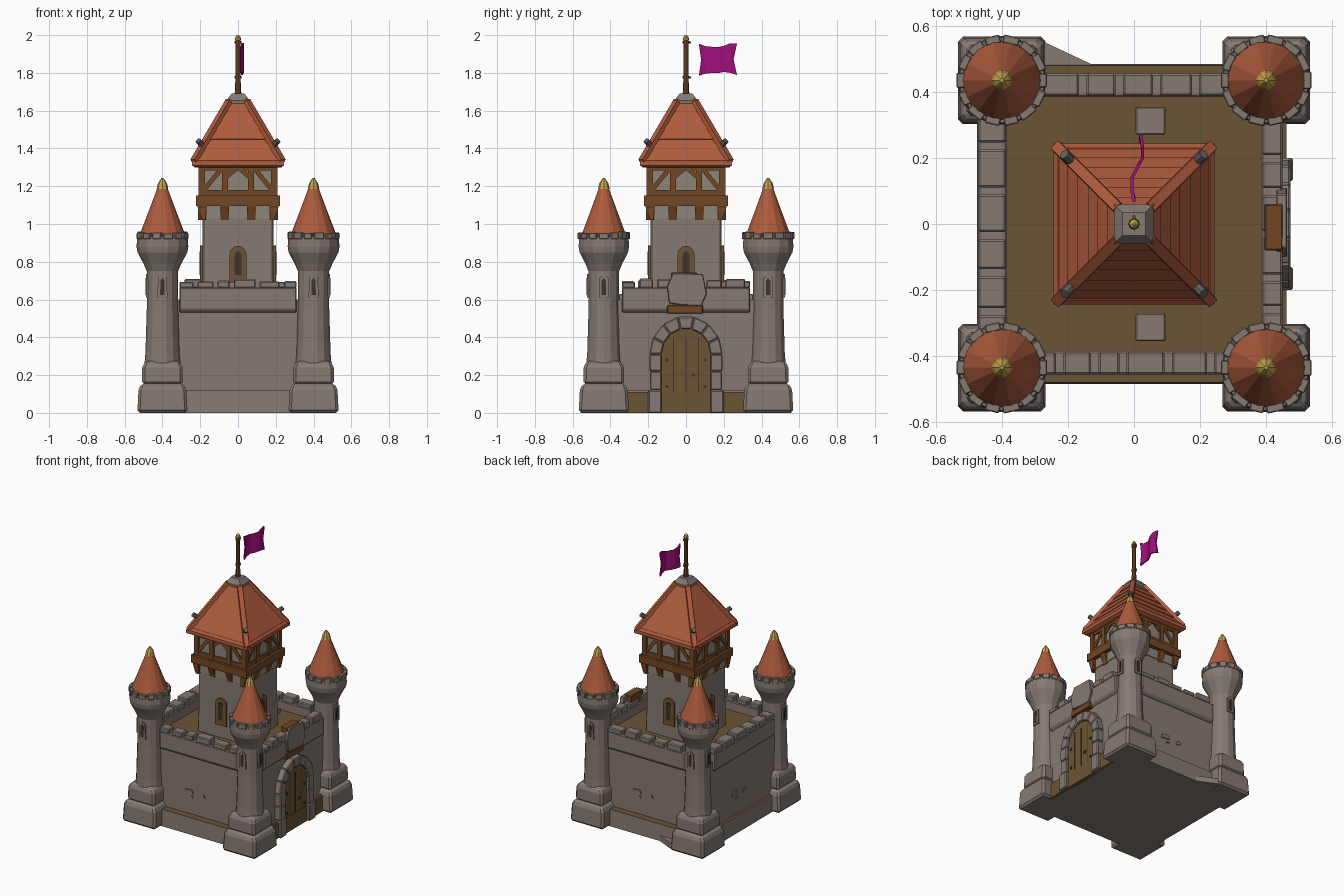
import bpy, bmesh, math, random
from mathutils import Matrix, Vector

if "Cube" in bpy.data.objects:
    bpy.data.objects.remove(bpy.data.objects["Cube"])
random.seed(4)

def material(name, rgb):
    m = bpy.data.materials.new(name)
    m.diffuse_color = (*rgb, 1)
    m.use_nodes = True
    m.node_tree.nodes["Principled BSDF"].inputs["Base Color"].default_value = m.diffuse_color
    return m

STONE = material("stone", (0.235, 0.195, 0.17))
ROOF = material("roof tile", (0.42, 0.105, 0.045))
TIMBER = material("timber", (0.17, 0.063, 0.018))
EARTH = material("brown planks", (0.15, 0.088, 0.034))
PLASTER = material("plaster", (0.27, 0.235, 0.19))
GOLD = material("gold", (0.55, 0.38, 0.07))
PURPLE = material("flag purple", (0.36, 0.005, 0.20))
DARK = material("dark opening", (0.05, 0.034, 0.022))
IRON = material("grey metal", (0.13, 0.12, 0.11))

I = Matrix()
def side(k):                     # 0 front, 1 right, 2 back, 3 left
    return Matrix.Rotation(k * math.pi / 2, 4, 'Z')

def loft(bm, rings, mi=0, M=I, top=None):
    """Skin a stack of equal-length point rings and cap both ends."""
    vs = [[bm.verts.new(M @ Vector(p)) for p in r] for r in rings]
    n = len(vs[0])
    for a, b in zip(vs, vs[1:]):
        for i in range(n):
            bm.faces.new((a[i], a[(i+1) % n], b[(i+1) % n], b[i])).material_index = mi
    bm.faces.new(vs[0][::-1]).material_index = mi
    bm.faces.new(vs[-1]).material_index = mi if top is None else top

def rect(x0, x1, y0, y1, z):
    return [(x0, y0, z), (x1, y0, z), (x1, y1, z), (x0, y1, z)]

def circle(r, z, n=14):
    return [(r*math.cos(2*math.pi*i/n), r*math.sin(2*math.pi*i/n), z) for i in range(n)]

def box(bm, x0, x1, y0, y1, z0, z1, mi=0, M=I, top=None):
    loft(bm, [rect(x0, x1, y0, y1, z0), rect(x0, x1, y0, y1, z1)], mi, M, top)

def plate(bm, outline, d0, d1, mi=0, M=I):
    """Extrude a (u, z) outline from depth d0 out to d1 on the front side."""
    loft(bm, [[(u, -d, z) for u, z in outline] for d in (d0, d1)], mi, M)

def bar(bm, a, b, w, d0, d1, mi=0, M=I):
    a, b = Vector(a), Vector(b)
    t = (b - a).normalized() * w / 2
    s = Vector((-t.y, t.x))
    plate(bm, [a - s, b - s, b + s, a + s], d0, d1, mi, M)

def arched(w, z0, z1, n=6):
    zc = z1 - w
    return [(-w, z0), (w, z0)] + [(w*math.cos(math.pi*i/n), zc + w*math.sin(math.pi*i/n)) for i in range(n+1)]

def finish(name, bm, mats, bevel=0):
    bmesh.ops.recalc_face_normals(bm, faces=bm.faces)
    me = bpy.data.meshes.new(name)
    bm.to_mesh(me)
    bm.free()
    for m in mats:
        me.materials.append(m)
    ob = bpy.data.objects.new(name, me)
    bpy.context.collection.objects.link(ob)
    if bevel:
        b = ob.modifiers.new("worn edges", 'BEVEL')
        b.width, b.segments = bevel, 1
    return ob

# Main block with courtyard floor, and plinth with brown ledge
bm = bmesh.new()
box(bm, -0.45, 0.43, -0.43, 0.43, 0, 0.60, 0, I, 1)
finish("castle_block", bm, [STONE, EARTH])
bm = bmesh.new()
loft(bm, [rect(-0.475, 0.455, -0.485, 0.485, 0), rect(-0.47, 0.45, -0.48, 0.48, 0.12)], 0, I, 1)
box(bm, 0.44, 0.462, -0.33, 0.33, 0, 0.11, 1)
finish("plinth", bm, [STONE, EARTH])
bm = bmesh.new()
loft(bm, [[(-0.28, 0.47, z), (-0.12, 0.48, z), (-0.27, 0.55, z)] for z in (0, 0.04)])
finish("back_footing", bm, [STONE])

# Parapets with notched tops, side by side around the four walls
bm = bmesh.new()
for k, out, length in ((0, 0.455, 0.31), (1, 0.45, 0.34), (2, 0.455, 0.31), (3, 0.472, 0.34)):
    M = side(k)
    loft(bm, [rect(-length, length, -out + 0.02, -0.40, 0.53),
              rect(-length, length, -out, -0.385, 0.55),
              rect(-length, length, -out, -0.385, 0.665)], 0, M)
    u, gap = -length, 0
    while u < length - 0.03:
        w = min(random.uniform(0.06, 0.12), length - u)
        box(bm, u, u + w, -out, -0.387, 0.66, 0.70 + random.uniform(-0.008, 0.012), 0, M)
        u += w + 0.022
finish("parapets", bm, [STONE], 0.006)

# Worn blocks standing out of the walls
bm = bmesh.new()
for k, d in ((0, 0.43), (2, 0.43), (3, 0.45)):
    for u, z, w, h in ((-0.09, 0.28, 0.07, 0.035), (0.02, 0.27, 0.04, 0.03), (-0.07, 0.245, 0.03, 0.02)):
        plate(bm, [(u-w/2, z-h/2), (u+w/2, z-h/2+0.008), (u+w/2-0.01, z+h/2), (u-w/2+0.006, z+h/2-0.006)], d-0.01, d+0.007, 0, side(k))
finish("wall_chips", bm, [STONE])

# Corner towers
for sx, cx in (("left", -0.40), ("right", 0.40)):
    for sy, cy in (("front", -0.435), ("back", 0.435)):
        T = Matrix.Translation((cx, cy, 0))
        name = f"{sy}_{sx}_tower"
        bm = bmesh.new()
        loft(bm, [rect(-h, h, -h, h, z) for h, z in ((0.133, 0), (0.127, 0.12), (0.112, 0.155))], 0, T)
        loft(bm, [rect(-h, h, -h, h, z) for h, z in ((0.108, 0.15), (0.107, 0.24), (0.09, 0.275))], 0, T)
        finish(name + "_base", bm, [STONE], 0.014)
        bm = bmesh.new()
        profile = ((0.095, 0.26), (0.09, 0.32), (0.083, 0.55), (0.083, 0.75), (0.1, 0.79),
                   (0.132, 0.85), (0.137, 0.88), (0.134, 0.935))
        loft(bm, [circle(r, z) for r, z in profile], 0, T)
        for i in range(14):                      # rim stones
            R = T @ Matrix.Rotation(2*math.pi*(i+0.5)/14, 4, 'Z')
            w = random.uniform(0.021, 0.027)
            box(bm, -w, w, -0.137, -0.112, 0.92, 0.95 + random.uniform(0, 0.01), 0, R)
        finish(name + "_shaft", bm, [STONE], 0.003)
        bm = bmesh.new()
        loft(bm, [circle(r, z) for r, z in ((0.122, 0.935), (0.118, 0.95), (0.072, 1.07), (0.027, 1.19))], 0, T)
        loft(bm, [circle(r, z, 8) for r, z in ((0.031, 1.185), (0.024, 1.215), (0.006, 1.243))], 1, T)
        finish(name + "_roof", bm, [ROOF, GOLD])
        bm = bmesh.new()                         # arrow slits on the two outer faces
        for k in (0 if cy < 0 else 2, 1 if cx > 0 else 3):
            M = T @ side(k)
            plate(bm, [(-0.026, 0.61), (0.026, 0.61), (0.024, 0.715), (0, 0.735), (-0.024, 0.715)], 0.06, 0.088, 0, M)
            plate(bm, [(-0.012, 0.625), (0.012, 0.625), (0.011, 0.70), (0, 0.715), (-0.011, 0.70)], 0.08, 0.091, 1, M)
        finish(name + "_slits", bm, [STONE, DARK])

# Gate on the right: stone arch, plank door, block above
G = side(1)
bm = bmesh.new()
for s in (-1, 1):
    for z0, z1, w, d in ((0, 0.12, 0.20, 0.482), (0.12, 0.22, 0.19, 0.475), (0.22, 0.31, 0.193, 0.478)):
        a, b = sorted((s*0.13, s*w))
        box(bm, a, b, -d, -0.42, z0, z1, 0, G)
for i in range(7):
    a0, a1 = math.pi*i/7, math.pi*(i+1)/7
    plate(bm, [(r*math.cos(a), 0.31 + r*1.05*math.sin(a)) for r, a in ((0.13, a0), (0.195, a0), (0.195, a1), (0.13, a1))],
          0.42, 0.474, 0, G)
finish("gate_arch", bm, [STONE], 0.006)
bm = bmesh.new()
plate(bm, arched(0.132, 0, 0.445, 10), 0.42, 0.458, 0, G)
for u in (-0.066, 0, 0.066):
    bar(bm, (u, 0.01), (u, 0.40), 0.004, 0.45, 0.460, 1, G)
for u, z in ((-0.1, 0.14), (0.1, 0.14), (-0.1, 0.28), (0.1, 0.28), (0.04, 0.2)):
    box(bm, u-0.008, u+0.008, -0.464, -0.45, z-0.008, z+0.008, 1, G)
finish("gate_door", bm, [EARTH, DARK])
bm = bmesh.new()
plate(bm, [(-0.09, 0.58), (-0.02, 0.57), (0.08, 0.565), (0.11, 0.63), (0.09, 0.735), (-0.07, 0.74), (-0.1, 0.67)], 0.43, 0.464, 0, G)
box(bm, -0.08, 0.06, -0.45, -0.395, 0.60, 0.742, 1, G)
box(bm, -0.10, 0.09, -0.462, -0.42, 0.525, 0.57, 1, G)
finish("gate_crest", bm, [STONE, TIMBER], 0.004)

# Keep: stone shaft, arched windows, courtyard steps
bm = bmesh.new()
loft(bm, [rect(-h, h, -h, h, z) for h, z in ((0.192, 0.59), (0.187, 0.80), (0.187, 1.06))])
finish("keep_walls", bm, [STONE], 0.008)
bm = bmesh.new()
for k in range(4):
    plate(bm, arched(0.045, 0.69, 0.885), 0.17, 0.2, 0, side(k))
    plate(bm, arched(0.018, 0.73, 0.855), 0.19, 0.204, 1, side(k))
finish("keep_windows", bm, [EARTH, DARK])
bm = bmesh.new()
box(bm, 0.005, 0.095, -0.355, -0.27, 0.59, 0.63)
box(bm, 0.005, 0.095, 0.27, 0.355, 0.59, 0.63)
finish("courtyard_steps", bm, [STONE], 0.004)

# Half-timbered upper storey
bm = bmesh.new()
box(bm, -0.193, 0.193, -0.193, 0.193, 1.03, 1.32, 1)
for k in range(4):
    M = side(k)
    box(bm, -0.222, 0.222, -0.222, -0.17, 1.095, 1.15, 0, M)         # floor beam
    bar(bm, (-0.205, 1.165), (0.205, 1.165), 0.03, 0.18, 0.203, 0, M)
    bar(bm, (-0.205, 1.30), (0.205, 1.30), 0.035, 0.18, 0.205, 0, M)
    for u in (-0.19, -0.07, 0.07, 0.19):
        bar(bm, (u, 1.14), (u, 1.31), 0.032, 0.18, 0.208, 0, M)
        # brackets under the beam
        loft(bm, [[(u+s, -0.17, 1.10), (u+s, -0.217, 1.10), (u+s, -0.19, 1.02), (u+s, -0.17, 1.02)] for s in (-0.022, 0.022)], 0, M)
    for a, b in (((-0.18, 1.18), (-0.09, 1.29)), ((0.18, 1.18), (0.09, 1.29)), ((-0.06, 1.25), (0.0, 1.30)), ((0.06, 1.25), (0.0, 1.30))):
        bar(bm, a, b, 0.024, 0.18, 0.201, 0, M)
finish("timber_storey", bm, [TIMBER, PLASTER])

# Keep roof: overlapping tile courses, hip ridges, studs, cap
bm = bmesh.new()
zs = [1.315, 1.345, 1.40, 1.455, 1.51, 1.56, 1.61, 1.66]
hw = lambda z: 0.235 - (z - 1.335) * 0.58
loft(bm, [rect(-h, h, -h, h, z) for h, z in ((0.225, 1.30), (0.244, 1.31), (0.244, 1.335), (0.23, 1.35))])
for z0, z1 in zip(zs[1:], zs[2:]):
    a, b = hw(z0) + 0.006, hw(z1) - 0.003
    loft(bm, [rect(-h, h, -h, h, z) for h, z in ((a - 0.012, z0 - 0.008), (a, z0 - 0.006), (b, z1))])
for k in range(4):
    M = side(k) @ Matrix.Rotation(math.pi/4, 4, 'Z')
    q = 2 ** 0.5
    loft(bm, [[(-0.02, -h*q + 0.03, z - 0.03), (0.02, -h*q + 0.03, z - 0.03), (0.016, -h*q - 0.004, z + 0.012), (-0.016, -h*q - 0.004, z + 0.012)]
              for h, z in ((0.238, 1.33), (0.05, 1.65))], 0, M)
    S = M @ Matrix.Translation((0, -0.197*q, 1.425)) @ Matrix.Rotation(0.9, 4, 'X')
    loft(bm, [circle(0.016, z, 8) for z in (-0.03, 0.026)], 1, S)
finish("keep_roof", bm, [ROOF, IRON])
bm = bmesh.new()
loft(bm, [rect(-h, h, -h, h, z) for h, z in ((0.058, 1.635), (0.06, 1.655), (0.035, 1.69))])
finish("roof_cap", bm, [STONE])

# Flag pole with ties and finial
bm = bmesh.new()
loft(bm, [circle(r, z, 8) for r, z in ((0.018, 1.68), (0.014, 1.76), (0.013, 1.985))])
for z in (1.77, 1.955):
    loft(bm, [circle(0.018, z, 8), circle(0.018, z + 0.014, 8)])
    box(bm, -0.005, 0.005, 0.01, 0.026, z, z + 0.012)
loft(bm, [circle(r, z, 8) for r, z in ((0.016, 1.975), (0.014, 1.99), (0.004, 2.0))], 1)
finish("flag_pole", bm, [TIMBER, GOLD])

# Waving flag: cross-sections along y, pinched in the middle
bm = bmesh.new()
path = ((0.0, 0.068, 1.955, 1.785), (-0.006, 0.10, 1.942, 1.795), (-0.006, 0.14, 1.938, 1.80),
        (0.012, 0.175, 1.938, 1.80), (0.026, 0.20, 1.943, 1.805), (0.026, 0.235, 1.957, 1.80), (0.02, 0.27, 1.955, 1.788))
rings = [[(x-0.005, y, z0), (x+0.005, y, z0), (x+0.005, y - d, zm), (x+0.005, y, z1), (x-0.005, y, z1), (x-0.005, y - d, zm)]
         for x, y, z1, z0 in path for zm in [(z0+z1)/2] for d in [0.018 if y > 0.25 else -0.012 if y < 0.08 else 0]]
loft(bm, rings)
finish("flag", bm, [PURPLE])
